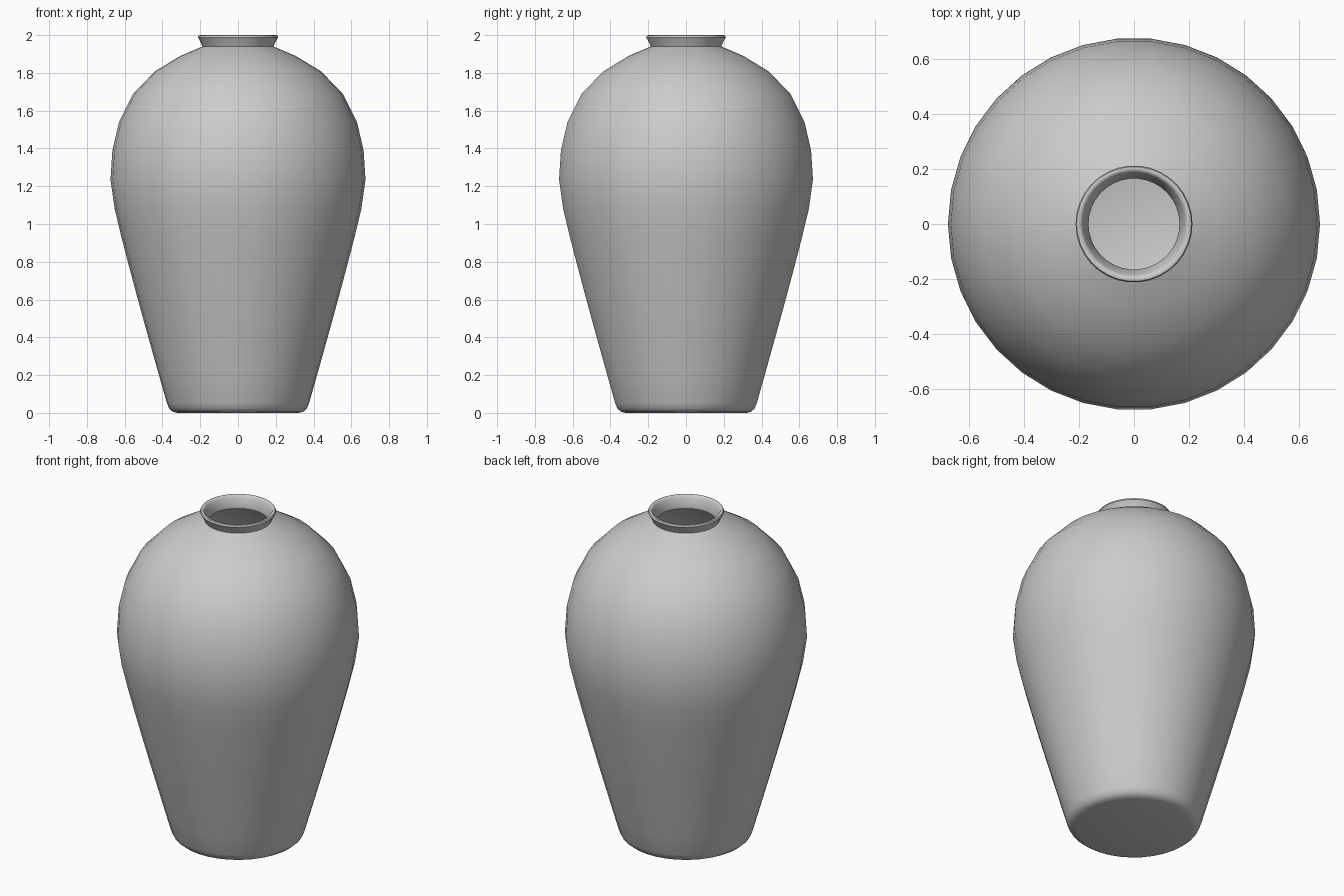
import bpy, bmesh
from math import sin, cos, tau

if "Cube" in bpy.data.objects:
    bpy.data.objects.remove(bpy.data.objects["Cube"])

SIDES = 34

# Half profile (radius, height): underside, outer wall, lip
outer = [(0, 0), (0.32, 0), (0.345, 0.006), (0.364, 0.022), (0.376, 0.05),
         (0.413, 0.18), (0.455, 0.33), (0.497, 0.48), (0.538, 0.63),
         (0.578, 0.78), (0.617, 0.93), (0.653, 1.08), (0.675, 1.235),
         (0.665, 1.39), (0.63, 1.54), (0.556, 1.688), (0.44, 1.808),
         (0.305, 1.89), (0.187, 1.94)]
lip = [(0.204, 1.975), (0.212, 1.988), (0.208, 1.998), (0.2, 2.0),
       (0.191, 1.996), (0.186, 1.985), (0.165, 1.94), (0.168, 1.925)]
# Inner wall follows the outer one, a little thinner
inner = [(r - 0.02, z - (0.02 if z > 1.5 else 0)) for r, z in reversed(outer[5:18])]
floor = [(0.35, 0.05), (0.32, 0.03), (0, 0.03)]


def lathe(name, profile):
    bm = bmesh.new()
    rings = []
    for r, z in profile:
        if r == 0:
            rings.append([bm.verts.new((0, 0, z))] * SIDES)
        else:
            rings.append([bm.verts.new((r * cos(tau * i / SIDES), r * sin(tau * i / SIDES), z))
                          for i in range(SIDES)])
    for a, b in zip(rings, rings[1:]):
        for i in range(SIDES):
            j = (i + 1) % SIDES
            bm.faces.new(list(dict.fromkeys((a[i], a[j], b[j], b[i]))))
    bmesh.ops.recalc_face_normals(bm, faces=bm.faces)
    mesh = bpy.data.meshes.new(name)
    bm.to_mesh(mesh)
    bm.free()
    obj = bpy.data.objects.new(name, mesh)
    bpy.context.collection.objects.link(obj)
    return obj


# Hollow vase body with flared lip
vase = lathe("vase", outer + lip + inner + floor)
bpy.context.view_layer.objects.active = vase
vase.select_set(True)
bpy.ops.object.shade_smooth_by_angle(angle=0.8)
